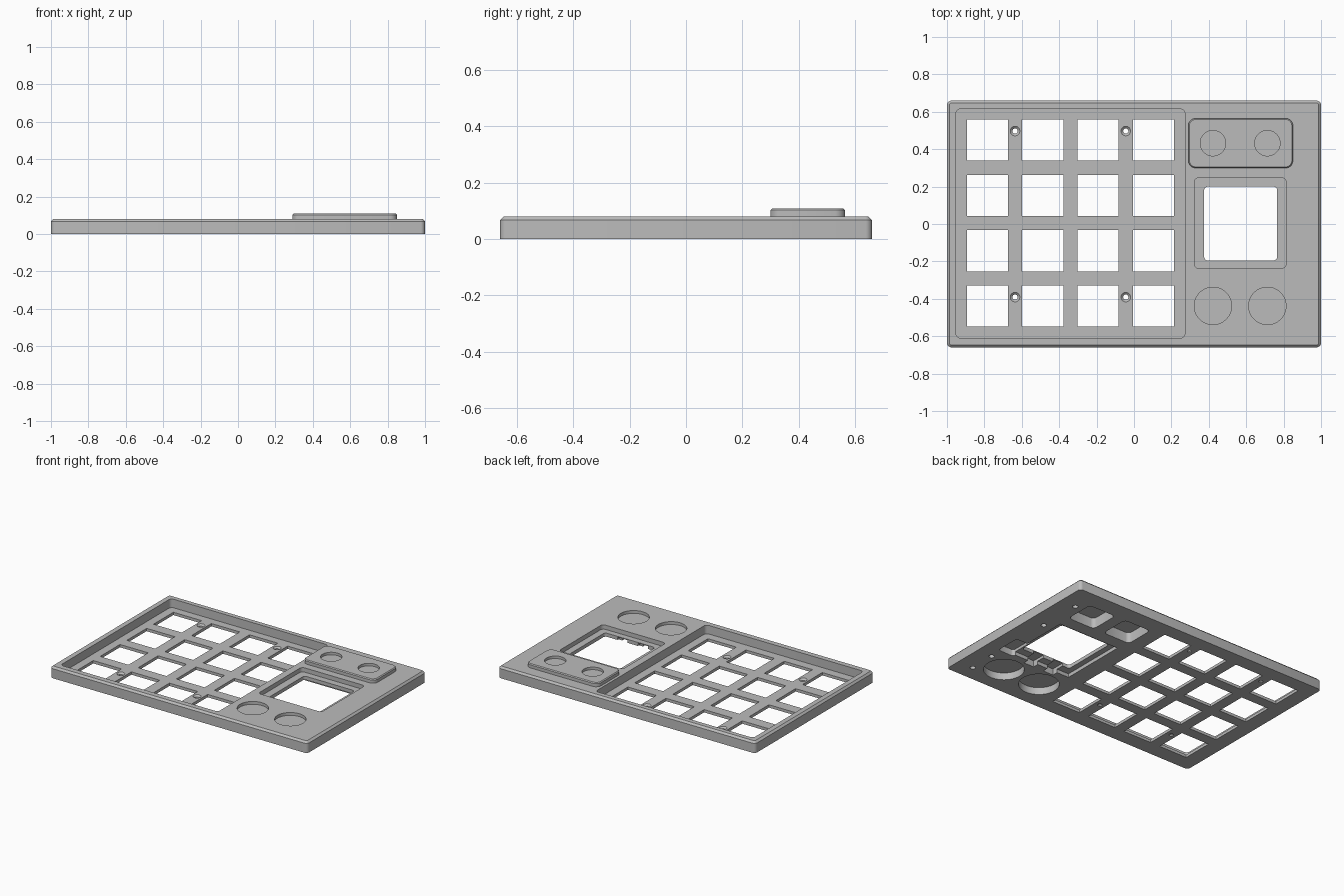
import bpy, bmesh, math

cube = bpy.data.objects.get("Cube")
if cube:
    bpy.data.objects.remove(cube, do_unlink=True)

grey = bpy.data.materials.new("mid_grey")
grey.use_nodes = True
grey.diffuse_color = (0.5, 0.5, 0.5, 1)
grey.node_tree.nodes["Principled BSDF"].inputs["Base Color"].default_value = (0.5, 0.5, 0.5, 1)


def prism(name, cx, cy, w, d, rings, r=0.0, steps=6):
    """Rounded box lofted through (height, inset) rings."""
    bm = bmesh.new()
    loops = []
    for z, inset in rings:
        hw, hd = w / 2 - inset, d / 2 - inset
        rad = max(r - inset, 0.004) if r else 0
        loop = []
        for q, (sx, sy) in enumerate([(1, 1), (-1, 1), (-1, -1), (1, -1)]):
            for k in range(steps if r else 1):
                a = math.pi / 2 * (q + (k + 0.5) / steps)
                loop.append(bm.verts.new((cx + sx * (hw - rad) + rad * math.cos(a),
                                          cy + sy * (hd - rad) + rad * math.sin(a), z)))
        loops.append(loop)
    n = len(loops[0])
    bm.faces.new(loops[0][::-1])
    bm.faces.new(loops[-1])
    for lo, hi in zip(loops, loops[1:]):
        for i in range(n):
            j = (i + 1) % n
            bm.faces.new((lo[i], lo[j], hi[j], hi[i]))
    mesh = bpy.data.meshes.new(name)
    bm.to_mesh(mesh)
    bm.free()
    mesh.materials.append(grey)
    ob = bpy.data.objects.new(name, mesh)
    bpy.context.collection.objects.link(ob)
    return ob


helpers = []


def combine(ob, operation="DIFFERENCE"):
    mod = body.modifiers.new(ob.name, "BOOLEAN")
    mod.operation = operation
    mod.solver = "EXACT"
    mod.object = ob
    ob.hide_render = True
    helpers.append(ob)


def pocket(name, x0, x1, y0, y1, z0, z1, r=0.0):
    combine(prism(name, (x0 + x1) / 2, (y0 + y1) / 2, x1 - x0, y1 - y0,
                  [(z0, 0), (z1, 0)], r))


def bore(name, x, y, radius, z0, z1):
    combine(prism(name, x, y, 2 * radius, 2 * radius, [(z0, 0), (z1, 0)], radius, 10))


# Chamfered case plate and raised cover
TOP, FLOOR, LOW, HIGH = 0.08, 0.02, -0.05, 0.2
body = prism("case_plate", 0, 0, 2, 1.32, [(0, 0), (0.067, 0), (TOP, 0.013)], 0.025)
combine(prism("raised_cover", 0.57, 0.432, 0.56, 0.266,
              [(0.05, 0), (0.102, 0), (0.108, 0.006)], 0.04), "UNION")

# Sunken key field with a grid of square openings
pocket("key_field", -0.952, 0.272, -0.61, 0.615, FLOOR, HIGH, 0.025)
for col in range(4):
    for row in range(4):
        x, y = -0.784 + 0.296 * col, -0.439 + 0.296 * row
        pocket("key_opening", x - 0.11, x + 0.11, y - 0.11, y + 0.11, LOW, HIGH)

# Countersunk screw holes between the keys
for x in (-0.636, -0.044):
    for y in (-0.391, 0.497):
        combine(prism("screw_hole", x, y, 0.056, 0.056,
                      [(LOW, 0.014), (0.009, 0.014), (0.022, 0), (0.03, 0)], 0.028, 5))

# Display window: top ledge, through opening, rear seat
pocket("window_ledge", 0.322, 0.814, -0.237, 0.247, 0.05, HIGH, 0.025)
pocket("window_opening", 0.375, 0.766, -0.195, 0.2, LOW, HIGH, 0.02)
pocket("display_seat", 0.335, 0.81, -0.25, 0.235, LOW, 0.025)
pocket("connector_seat", 0.775, 0.9, -0.27, -0.09, LOW, 0.045, 0.02)
for x in (0.47, 0.63):
    pocket("display_notch", x - 0.04, x + 0.04, -0.29, -0.18, LOW, 0.044)

# Knob dishes on top with wider round seats beneath, switch seats under the cover
for x in (0.422, 0.713):
    bore("knob_dish", x, -0.438, 0.1, 0.06, HIGH)
    bore("knob_seat", x, -0.438, 0.13, LOW, 0.05)
    bore("cover_dish", x, 0.432, 0.068, 0.09, HIGH)
    pocket("switch_seat", x - 0.105, x + 0.105, 0.327, 0.537, LOW, 0.072, 0.03)

# Blind fixing holes underneath
for y in (-0.547, -0.36, 0.156, 0.467):
    bore("fixing_hole", 0.88, y, 0.018, LOW, 0.04)

# Bake the cuts and drop the helpers
depsgraph = bpy.context.evaluated_depsgraph_get()
baked = bpy.data.meshes.new_from_object(body.evaluated_get(depsgraph))
body.modifiers.clear()
body.data = baked
for ob in helpers:
    bpy.data.objects.remove(ob, do_unlink=True)

bpy.ops.object.select_all(action="DESELECT")
body.select_set(True)
bpy.context.view_layer.objects.active = body
bpy.ops.object.shade_smooth_by_angle(angle=math.radians(25))
